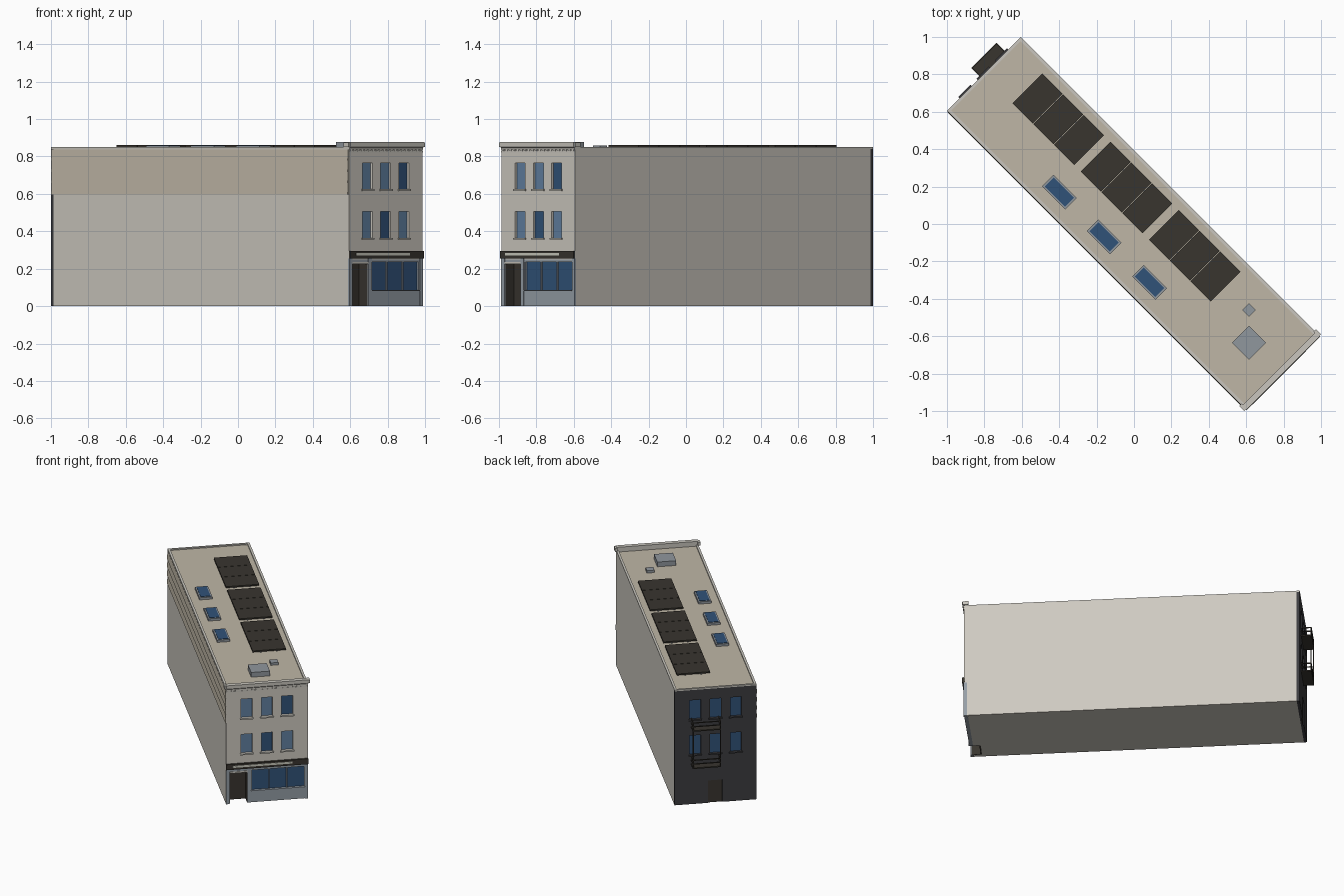
import bpy, bmesh, math

if "Cube" in bpy.data.objects:
    bpy.data.objects.remove(bpy.data.objects["Cube"])

# Local frame: street front faces -y; every part is turned 45 degrees about z at the end.
X, F, B, TOP = 0.278, -1.116, 1.136, 0.84


def mat(name, r, g, b):
    m = bpy.data.materials.new(name)
    m.diffuse_color = (r, g, b, 1)
    m.use_nodes = True
    m.node_tree.nodes["Principled BSDF"].inputs["Base Color"].default_value = m.diffuse_color
    return m


WALL = mat("wall", 0.62, 0.59, 0.53)
SIDING = mat("siding", 0.52, 0.47, 0.38)
BRICK = mat("back_brick", 0.045, 0.045, 0.05)
ROOF = mat("roof", 0.52, 0.47, 0.38)
TRIM = mat("trim", 0.58, 0.56, 0.51)
SHOP = mat("shopfront_paint", 0.30, 0.34, 0.38)
DARK = mat("dark", 0.04, 0.035, 0.028)
GLASS = mat("glass", 0.03, 0.085, 0.19)
PALE = mat("pale_glass", 0.12, 0.22, 0.36)
METAL = mat("metal", 0.28, 0.31, 0.34)
SIGN = mat("sign_stripe", 0.6, 0.6, 0.52)


def finish(name, bm, m):
    bmesh.ops.recalc_face_normals(bm, faces=bm.faces)
    me = bpy.data.meshes.new(name)
    bm.to_mesh(me)
    bm.free()
    ob = bpy.data.objects.new(name, me)
    bpy.context.collection.objects.link(ob)
    if m:
        me.materials.append(m)
    return ob


def boxes(name, items, m=None):
    """One object from boxes given as (x0, x1, y0, y1, z0, z1)."""
    bm = bmesh.new()
    for x0, x1, y0, y1, z0, z1 in items:
        vs = bmesh.ops.create_cube(bm, size=1)["verts"]
        for v in vs:
            v.co = (x0 + (v.co.x + .5) * (x1 - x0),
                    y0 + (v.co.y + .5) * (y1 - y0),
                    z0 + (v.co.z + .5) * (z1 - z0))
    return finish(name, bm, m)


def extrude(name, rings, m):
    """Prisms from pairs of matching end outlines."""
    bm = bmesh.new()
    for a, b in rings:
        va, vb = [bm.verts.new(p) for p in a], [bm.verts.new(p) for p in b]
        n = len(va)
        bm.faces.new(va)
        bm.faces.new(vb[::-1])
        for i in range(n):
            bm.faces.new((va[i], va[(i + 1) % n], vb[(i + 1) % n], vb[i]))
    return finish(name, bm, m)


def cut(ob, items):
    cutter = boxes("cutter", items)
    cutter.hide_render = True
    mod = ob.modifiers.new("cut", "BOOLEAN")
    mod.operation, mod.solver, mod.object = "DIFFERENCE", "EXACT", cutter
    bpy.context.view_layer.objects.active = ob
    bpy.ops.object.modifier_apply(modifier=mod.name)
    bpy.data.objects.remove(cutter)


COLS, ROWS, HW, HH = (-0.138, 0, 0.138), (0.365, 0.625), 0.038, 0.14
openings = [(c, z) for z in ROWS for c in COLS]

# Main block with window recesses, shopfront recess and deeper doorway
body = boxes("building_body", [(-X, X, F, B - 0.02, 0, TOP)], WALL)
cut(body, [(c - HW, c + HW, F - .05, F + .02, z, z + HH) for c, z in openings])
cut(body, [(-0.27, 0.27, F - .05, F + .025, -.05, 0.25)])
cut(body, [(-0.253, -0.133, F - .05, F + .075, -.05, 0.232)])

# Dark rear wall with recessed windows and door
rear = boxes("rear_wall", [(-X, X, B - 0.02, B, 0, TOP)], BRICK)
cut(rear, [(c - HW, c + HW, B - .015, B + .05, z, z + HH) for c, z in openings])
cut(rear, [(-0.046, 0.05, B - .01, B + .05, -.05, 0.165)])
boxes("rear_door", [(-0.046, 0.05, B - .012, B - .007, 0, 0.165)], DARK)
boxes("rear_windows", [(c - HW, c + HW, B - .016, B - .011, z, z + HH) for c, z in openings], GLASS)
boxes("rear_sills", [(c - .046, c + .046, B - .015, B + .009, z - .01, z) for c, z in openings], BRICK)

# Front windows: some have pale panes
pale = {0, 2, 3, 4}
for nm, m, want in (("front_windows_pale", PALE, True), ("front_windows_dark", GLASS, False)):
    boxes(nm, [(c - HW, c + HW, F + .014, F + .021, z, z + HH)
               for i, (c, z) in enumerate(openings) if (i in pale) == want], m)
boxes("front_sills", [(c - .046, c + .046, F - .009, F + .018, z - .01, z) for c, z in openings], TRIM)

# Shopfront: piers, header, stall riser, mullions
sw = 0.361 / 3
edges = [-0.105 + i * sw for i in range(4)]
boxes("shopfront_piers", [(-X, -0.254, F - .004, F + .02, 0, .255),
                          (-0.132, -0.108, F - .004, F + .026, 0, .255),
                          (0.258, X, F - .004, F + .02, 0, .255)], SHOP)
boxes("shopfront_header", [(-0.254, 0.258, F, F + .026, .236, .255)], SHOP)
boxes("stall_riser", [(-0.108, 0.258, F, F + .026, 0, .08),
                      (-0.108, 0.258, F - .006, F + .02, .08, .087)], SHOP)
boxes("shop_mullions", [(e - .003, e + .003, F + .004, F + .02, .087, .236) for e in edges], SHOP)
boxes("shop_glass", [(-0.108, 0.258, F + .014, F + .022, .087, .236)], GLASS)
boxes("shop_door", [(-0.253, -0.133, F + .066, F + .076, 0, .232)], DARK)
boxes("doorway_lining", [(-0.2535, -0.2515, F + .003, F + .07, 0, .23),
                         (-0.1345, -0.1325, F + .003, F + .07, 0, .23)], DARK)
boxes("door_lintel", [(-0.253, -0.133, F - .003, F + .02, .224, .236)], TRIM)

# Sign band with plain stripe
boxes("sign_band", [(-X, X, F - .013, F + .005, .255, .295)], DARK)
boxes("sign_stripe", [(-0.235, 0.17, F - .016, F - .012, .27, .284)], SIGN)

# Cornice moulding, end caps, dentils
prof = [(F + .02, .838), (F - .006, .838), (F - .006, .846), (F - .012, .852),
        (F - .012, .877), (F + .02, .877)]
extrude("cornice", [([(-X, y, z) for y, z in prof], [(X, y, z) for y, z in prof])], TRIM)
boxes("cornice_end_caps", [(s * .281 - .009, s * .281 + .009, F - .008, F + .03, .85, .874)
                           for s in (-1, 1)], TRIM)
boxes("cornice_frieze", [(-X, X, F - .003, F + .002, .822, .828)], TRIM)
n = 20
boxes("dentils", [(-X + (i + .25) * 2 * X / n, -X + (i + .75) * 2 * X / n, F - .006, F + .002, .828, .839)
                  for i in range(n)], TRIM)

# Lapped boards on the upper left wall
boards = []
for i in range(4):
    z0, z1 = .598 + i * .06, .598 + (i + 1) * .06
    p = [(-X + .002, z0), (-X - .005, z0), (-X - .001, z1), (-X + .002, z1)]
    boards.append(([(x, F + .004, z) for x, z in p], [(x, B - .006, z) for x, z in p]))
extrude("side_boards", boards, SIDING)

# Roof deck and parapet coping
boxes("roof_deck", [(-X + .01, X - .01, F + .01, B - .01, TOP - .005, TOP + .002)], ROOF)
w = .016
boxes("parapet_coping", [(-X, -X + w, F, B, TOP, .85), (X - w, X, F, B, TOP, .85),
                         (-X + w, X - w, B - w, B, TOP, .85)], TRIM)

# Three solar arrays, three panels each, on rails
panels, rails = [], []
for i in range(3):
    y0 = -.583 + i * .516
    rails += [(x, x + .01, y0 + .01, y0 + .457, TOP, .853) for x in (.05, .16)]
    panels += [(-.003, .223, y0 + j * .1565, y0 + j * .1565 + .153, .852, .862) for j in range(3)]
boxes("solar_panels", panels, DARK)
boxes("solar_rails", rails, METAL)

# Skylights
lights = [(-.162, y) for y in (.403, .064, -.279)]
boxes("skylight_frames", [(x - .044, x + .044, y - .088, y + .088, TOP, .858) for x, y in lights], METAL)
boxes("skylight_glass", [(x - .034, x + .034, y - .077, y + .077, .85, .861) for x, y in lights], GLASS)

# Rooftop plant unit and vent
boxes("roof_unit", [(-.078, .05, -.948, -.82, TOP, .877)], METAL)
boxes("roof_vent", [(.084, .136, -.786, -.734, TOP, .86)], METAL)

# Fire escape: two platforms, rails and corner posts
x0, x1, yo, t = -.025, .166, 1.206, .006
escape = []
for z in (.29, .565):
    escape.append((x0, x1, B - .005, yo, z, z + .008))
    for h in (z + .032, z + .06):
        escape.append((x0, x1, yo - t, yo, h, h + t))
        escape += [(x, x + t, B - .005, yo, h, h + t) for x in (x0, x1 - t)]
escape += [(x, x + t, yo - t, yo, .29, .631) for x in (x0, x1 - t)]
boxes("fire_escape", escape, DARK)

# Turn the whole building to its diagonal position
for ob in bpy.context.scene.objects:
    ob.rotation_euler.z = math.radians(45)
